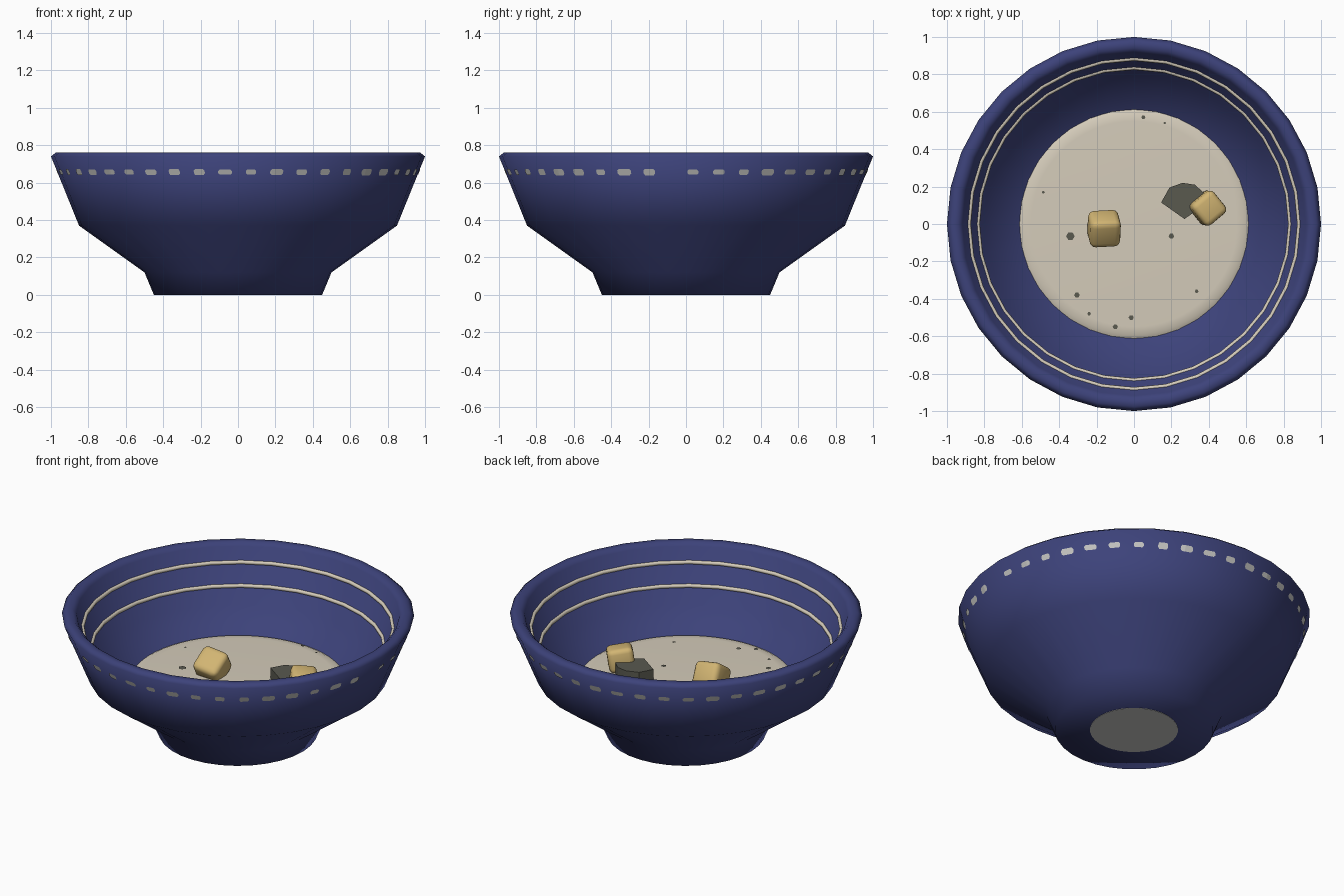
import bpy, bmesh, math, random
from mathutils import Euler

if "Cube" in bpy.data.objects:
    bpy.data.objects.remove(bpy.data.objects["Cube"])

random.seed(4)
SIDES = 32


def mat(name, rgb):
    m = bpy.data.materials.new(name)
    m.diffuse_color = (*rgb, 1)
    m.use_nodes = True
    m.node_tree.nodes["Principled BSDF"].inputs["Base Color"].default_value = m.diffuse_color
    return m


BLUE = mat("glaze blue", (0.046, 0.055, 0.195))
CREAM = mat("cream", (0.66, 0.60, 0.49))
GREY = mat("pale grey", (0.58, 0.58, 0.56))
GOLD = mat("golden tan", (0.64, 0.46, 0.17))
DARK = mat("dark olive grey", (0.10, 0.10, 0.078))


def finish(name, bm, material, angle=None):
    bmesh.ops.recalc_face_normals(bm, faces=bm.faces)
    me = bpy.data.meshes.new(name)
    bm.to_mesh(me)
    bm.free()
    me.materials.append(material)
    ob = bpy.data.objects.new(name, me)
    bpy.context.collection.objects.link(ob)
    if angle is not None:
        bpy.ops.object.select_all(action='DESELECT')
        ob.select_set(True)
        bpy.context.view_layer.objects.active = ob
        bpy.ops.object.shade_smooth_by_angle(angle=math.radians(angle))
    return ob


def lathe(name, profile, material, sides=SIDES, angle=180):
    # Revolve (radius, height) points around z
    bm = bmesh.new()
    vs = [bm.verts.new((r, 0, z)) for r, z in profile]
    es = [bm.edges.new(p) for p in zip(vs, vs[1:])]
    bmesh.ops.spin(bm, geom=vs + es, cent=(0, 0, 0), axis=(0, 0, 1),
                   angle=math.tau, steps=sides)
    bmesh.ops.remove_doubles(bm, verts=bm.verts, dist=1e-5)
    return finish(name, bm, material, angle)


# Bowl body with foot, flared wall and chamfered rim
lathe("bowl_body", [
    (0, 0), (0.45, 0), (0.50, 0.12), (0.85, 0.37), (1.0, 0.74), (0.975, 0.76),
    (0.94, 0.76), (0.918, 0.74), (0.795, 0.43), (0.60, 0.315), (0.45, 0.22), (0, 0.22)],
    BLUE)

# Cream filling with softened edge
lathe("filling", [(0, 0.335), (0.55, 0.335), (0.59, 0.333), (0.612, 0.322), (0.59, 0.31), (0, 0.31)],
      CREAM, 64, 60)

# Two raised stripes on the inner wall
for i, (r, z) in enumerate([(0.884, 0.655), (0.836, 0.53)]):
    ring = [(r + 0.012 * math.cos(k * math.tau / 8), z + 0.012 * math.sin(k * math.tau / 8))
            for k in range(9)]
    lathe(f"inner_stripe_{i + 1}", ring, CREAM)

# Pale disc under the foot
lathe("base_mark", [(0, -0.002), (0.25, -0.002), (0.25, 0.001)], GREY, 32, 30)


def wall_point(a, z, off):
    # Point on the faceted outer wall
    r = 1.0 - (0.74 - z) * 0.15 / 0.37
    step = math.tau / SIDES
    r = r * math.cos(step / 2) / math.cos((a % step) - step / 2) + off
    return (r * math.cos(a), r * math.sin(a), z)


# Row of painted dashes round the outside
bm = bmesh.new()
for k in range(43):
    a0 = math.radians(2.2 + 8.24 * k)
    w, h = random.uniform(0.027, 0.04), random.uniform(0.013, 0.018)
    cols = []
    for t in (-1, -0.75, -0.3, 0, 0.3, 0.75, 1):
        hh = h * (0.45 if abs(t) == 1 else 1)
        cols.append([bm.verts.new(wall_point(a0 + t * w, 0.656 + s * hh, 0.004)) for s in (-1, 1)])
    for p, q in zip(cols, cols[1:]):
        bm.faces.new((p[0], q[0], q[1], p[1]))
finish("rim_dashes", bm, GREY)


def chunk(name, loc, size, rot):
    bm = bmesh.new()
    bmesh.ops.create_cube(bm, size=1)
    bmesh.ops.bevel(bm, geom=bm.edges[:], offset=0.2, segments=3, profile=0.5, affect='EDGES')
    ob = finish(name, bm, GOLD, 180)
    ob.scale, ob.location = size, loc
    ob.rotation_euler = Euler([math.radians(d) for d in rot])


# Golden cubes resting on the filling
chunk("golden_cube_1", (-0.16, -0.025, 0.385), (0.165, 0.165, 0.145), (35, 8, 3))
chunk("golden_cube_2", (0.393, 0.085, 0.395), (0.15, 0.15, 0.14), (8, 8, 40))

# Dark fan-shaped slice
fan = [(0.145, 0.115), (0.27, 0.027), (0.36, 0.09), (0.375, 0.165), (0.325, 0.21),
       (0.26, 0.22), (0.19, 0.195)]
bm = bmesh.new()
face = bm.faces.new([bm.verts.new((x, y, 0.335)) for x, y in fan])
top = bmesh.ops.extrude_face_region(bm, geom=[face])["geom"]
bmesh.ops.translate(bm, vec=(0, 0, 0.065),
                    verts=[g for g in top if isinstance(g, bmesh.types.BMVert)])
finish("dark_slice", bm, DARK, 30)

# Dark specks on the filling
specks = [(0.05, 0.57, 0.011), (0.165, 0.54, 0.007), (-0.485, 0.17, 0.008), (-0.34, -0.065, 0.023),
          (0.2, -0.065, 0.015), (-0.305, -0.38, 0.015), (0.335, -0.36, 0.01),
          (-0.24, -0.48, 0.01), (-0.015, -0.5, 0.014), (-0.1, -0.55, 0.014)]
bm = bmesh.new()
for x, y, r in specks:
    vs = [bm.verts.new((x + r * math.cos(k * math.tau / 6), y + r * math.sin(k * math.tau / 6), 0.339))
          for k in range(6)]
    bm.faces.new(vs)
finish("specks", bm, DARK)
